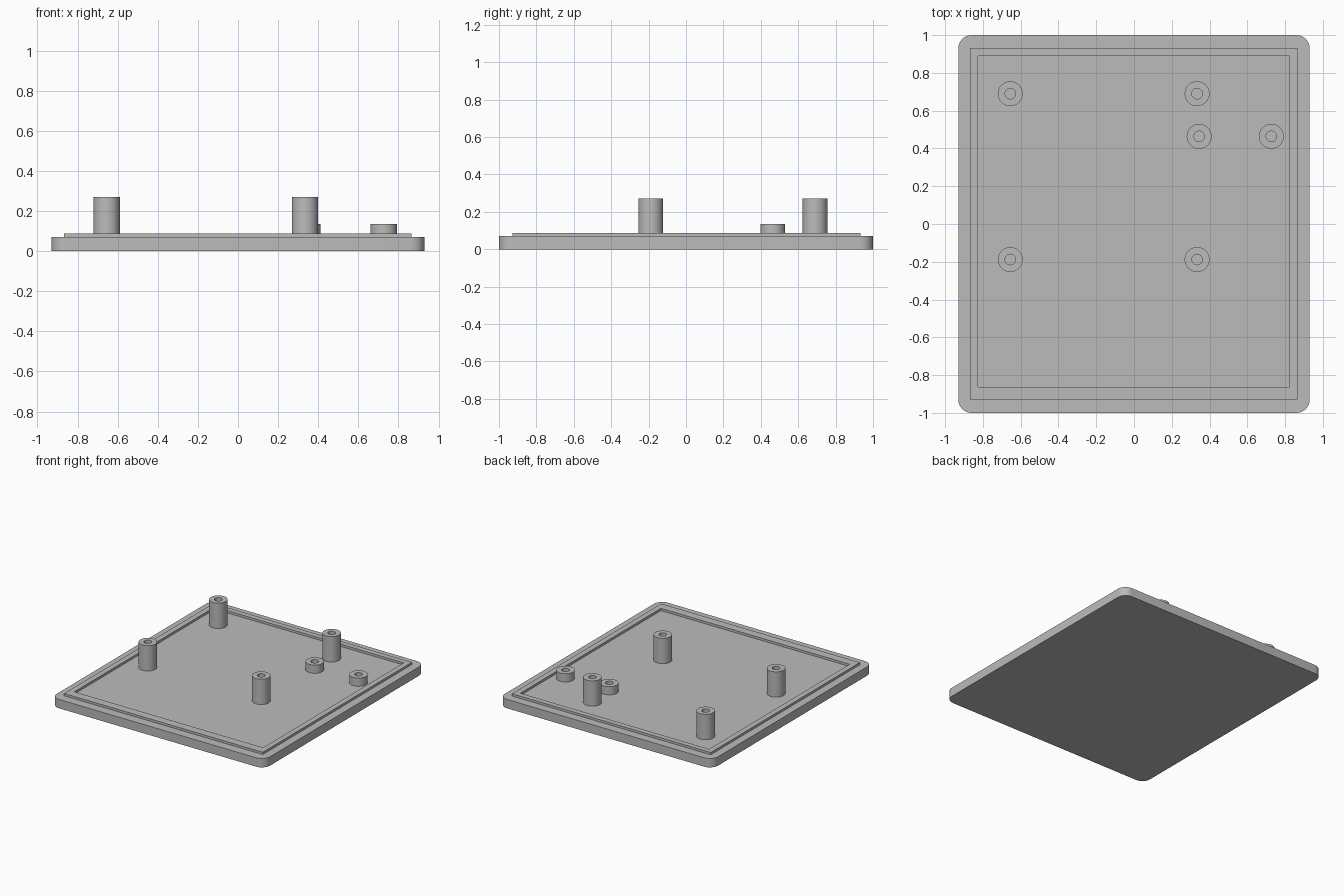
import bpy
import bmesh
from math import cos, sin, pi, radians

cube = bpy.data.objects.get("Cube")
if cube:
    bpy.data.objects.remove(cube, do_unlink=True)

# Single plastic colour
plastic = bpy.data.materials.new("grey plastic")
plastic.use_nodes = True
GREY = (0.5, 0.5, 0.5, 1)
plastic.diffuse_color = GREY
plastic.node_tree.nodes["Principled BSDF"].inputs["Base Color"].default_value = GREY

PLATE_TOP, LIP_TOP = 0.07, 0.088


def finish(name, bm):
    bmesh.ops.recalc_face_normals(bm, faces=bm.faces)
    mesh = bpy.data.meshes.new(name)
    bm.to_mesh(mesh)
    bm.free()
    mesh.materials.append(plastic)
    obj = bpy.data.objects.new(name, mesh)
    bpy.context.collection.objects.link(obj)
    bpy.ops.object.select_all(action="DESELECT")
    obj.select_set(True)
    bpy.context.view_layer.objects.active = obj
    bpy.ops.object.shade_smooth_by_angle(angle=radians(30))
    return obj


def loft(name, loops, closed):
    """Skin between equal-length loops; closed joins the last loop to the first."""
    bm = bmesh.new()
    rings = [[bm.verts.new(p) for p in loop] for loop in loops]
    pairs = list(zip(rings, rings[1:]))
    if closed:
        pairs.append((rings[-1], rings[0]))
    for a, b in pairs:
        for i in range(len(a)):
            j = (i + 1) % len(a)
            bm.faces.new((a[i], a[j], b[j], b[i]))
    if not closed:
        bm.faces.new(rings[0])
        bm.faces.new(rings[-1])
    return finish(name, bm)


def rounded_rect(hx, hy, r, z, steps=8):
    corners = ((1, 1), (-1, 1), (-1, -1), (1, -1))
    return [(sx * (hx - r) + r * cos(a), sy * (hy - r) + r * sin(a), z)
            for q, (sx, sy) in enumerate(corners)
            for a in (pi / 2 * (q + k / steps) for k in range(steps + 1))]


def rect(x0, x1, y0, y1, z):
    return [(x0, y0, z), (x1, y0, z), (x1, y1, z), (x0, y1, z)]


def circle(x, y, r, z, n=32):
    return [(x + r * cos(2 * pi * i / n), y + r * sin(2 * pi * i / n), z)
            for i in range(n)]


# Base plate with rounded corners
loft("base_plate", [rounded_rect(0.93, 1, 0.07, z) for z in (0, PLATE_TOP)], False)

# Raised locating lip, square-cornered
outer = (-0.868, 0.866, -0.928, 0.932)
inner = (-0.825, 0.823, -0.862, 0.89)
loft("locating_lip", [rect(*outer, PLATE_TOP), rect(*outer, LIP_TOP),
                      rect(*inner, LIP_TOP), rect(*inner, PLATE_TOP)], True)


# Hollow screw posts
def post(name, x, y, top, r=0.066, hole=0.028):
    loft(name, [circle(x, y, r, PLATE_TOP), circle(x, y, r, top),
                circle(x, y, hole, top), circle(x, y, hole, PLATE_TOP)], True)


for side, x in (("right", -0.655), ("left", 0.334)):
    for end, y in (("front", -0.188), ("back", 0.69)):
        post(f"tall_post_{end}_{side}", x, y, 0.27)
for name, x in (("inner", 0.345), ("outer", 0.727)):
    post(f"short_post_{name}", x, 0.464, 0.135)
